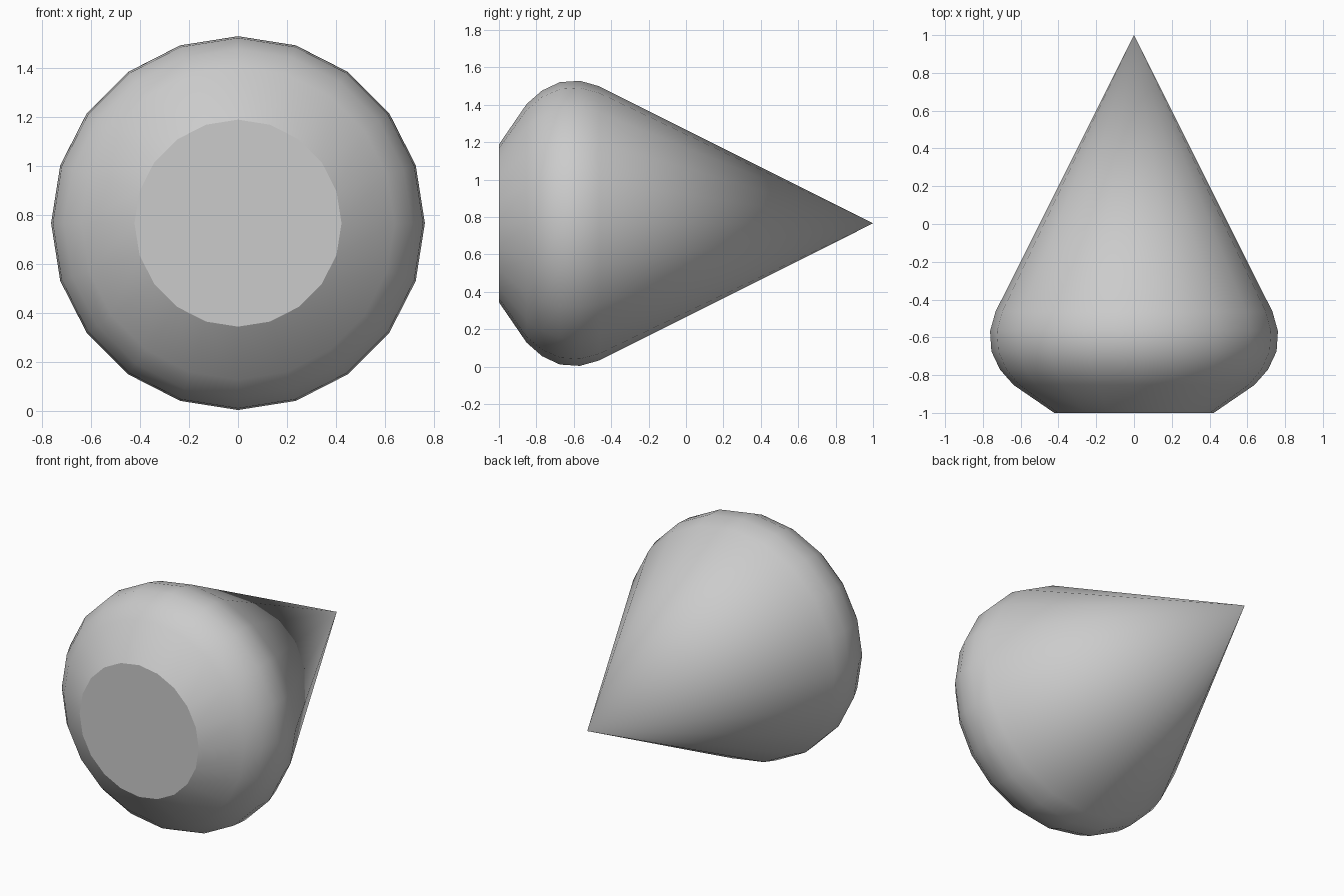
import bpy, bmesh, math
from mathutils import Vector

if "Cube" in bpy.data.objects:
    bpy.data.objects.remove(bpy.data.objects["Cube"])

SIDES = 20
CENTRE_Z = 0.766
# (radius, y) from the flat front face, round the soft rim, to the cone's flank
PROFILE = [(0.422, -1.0), (0.638, -0.852), (0.71, -0.77), (0.755, -0.674),
           (0.762, -0.567), (0.733, -0.464)]

bm = bmesh.new()


def ring(radius, y):
    return [bm.verts.new((radius * math.cos(math.tau * i / SIDES), y,
                          CENTRE_Z + radius * math.sin(math.tau * i / SIDES)))
            for i in range(SIDES)]


# Rounded rim
rings = [ring(r, y) for r, y in PROFILE]
for a, b in zip(rings, rings[1:]):
    for i in range(SIDES):
        j = (i + 1) % SIDES
        bm.faces.new((a[i], a[j], b[j], b[i]))

# Flat front face and pointed back
bm.faces.new(rings[0])
tip = bm.verts.new(Vector((0, 1, CENTRE_Z)))
for i in range(SIDES):
    bm.faces.new((rings[-1][i], rings[-1][(i + 1) % SIDES], tip))
bmesh.ops.recalc_face_normals(bm, faces=bm.faces)

mesh = bpy.data.meshes.new("rounded_cone")
bm.to_mesh(mesh)
bm.free()
cone = bpy.data.objects.new("rounded_cone", mesh)
bpy.context.collection.objects.link(cone)

# Smooth body with a crisp edge round the front face
bpy.context.view_layer.objects.active = cone
cone.select_set(True)
bpy.ops.object.shade_smooth_by_angle(angle=math.radians(30))
